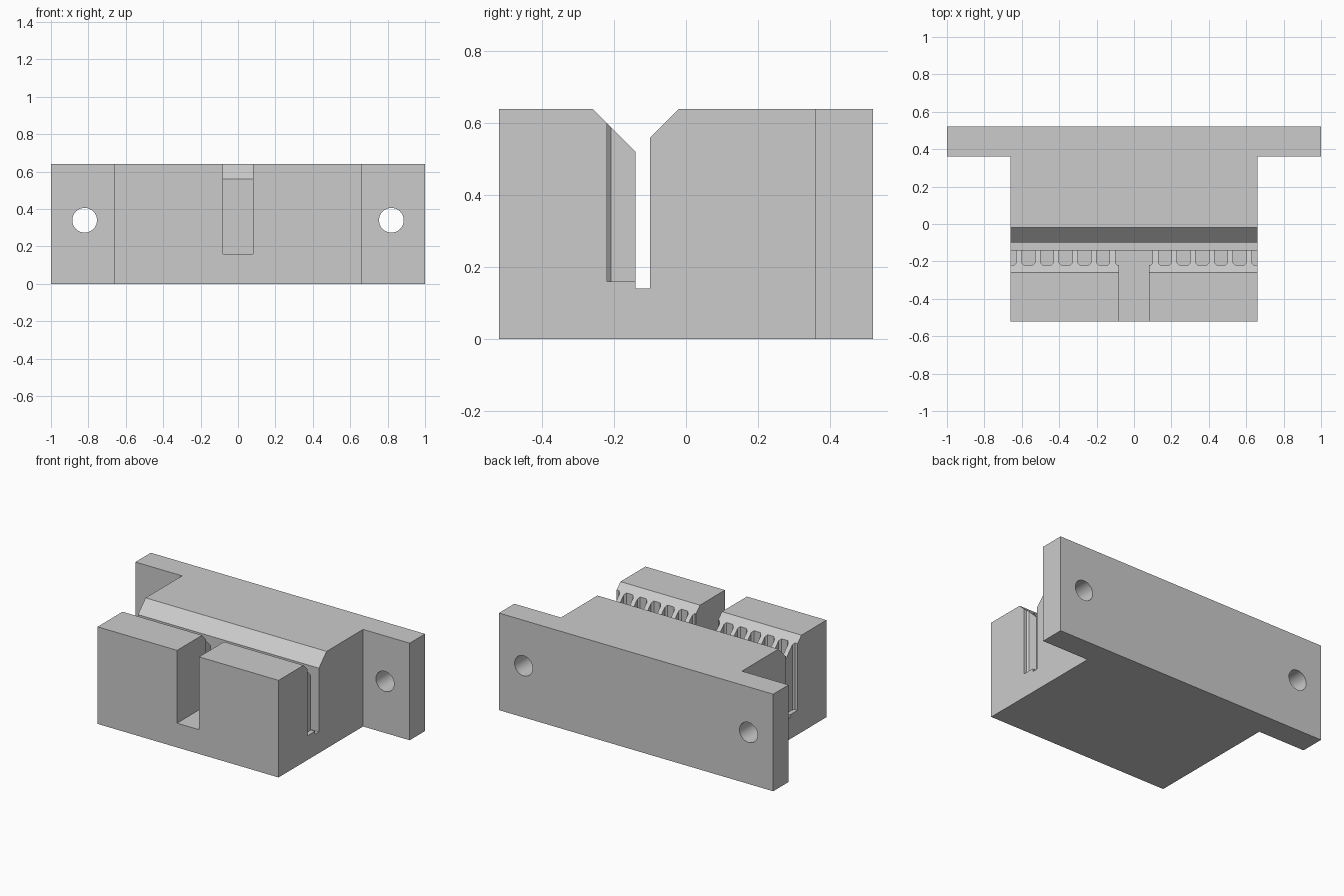
import bpy, bmesh, math
from mathutils import Vector

if "Cube" in bpy.data.objects:
    bpy.data.objects.remove(bpy.data.objects["Cube"])

grey = bpy.data.materials.new("light grey")
grey.diffuse_color = (0.6, 0.6, 0.6, 1)
grey.use_nodes = True
grey.node_tree.nodes["Principled BSDF"].inputs["Base Color"].default_value = grey.diffuse_color


def prism(name, points, offset):
    """Extrude a closed 3D outline along an offset vector."""
    bm = bmesh.new()
    face = bm.faces.new([bm.verts.new(p) for p in points])
    new = bmesh.ops.extrude_face_region(bm, geom=[face])["geom"]
    bmesh.ops.translate(bm, vec=Vector(offset),
                        verts=[v for v in new if isinstance(v, bmesh.types.BMVert)])
    bmesh.ops.recalc_face_normals(bm, faces=bm.faces)
    mesh = bpy.data.meshes.new(name)
    bm.to_mesh(mesh)
    bm.free()
    mesh.materials.append(grey)
    obj = bpy.data.objects.new(name, mesh)
    bpy.context.collection.objects.link(obj)
    return obj


def plan(name, pts, z0, z1):
    return prism(name, [(x, y, z0) for x, y in pts], (0, 0, z1 - z0))


# T-shaped block: clamp body plus mounting flange
half = [(0.66, -0.52), (0.66, 0.36), (1, 0.36), (1, 0.52)]
block = plan("belt_clamp", half + [(-x, y) for x, y in reversed(half)], 0, 0.64)


def cut(cutter):
    mod = block.modifiers.new("cut", 'BOOLEAN')
    mod.operation = 'DIFFERENCE'
    mod.solver = 'EXACT'
    mod.object = cutter
    bpy.context.view_layer.objects.active = block
    bpy.ops.object.modifier_apply(modifier=mod.name)
    bpy.data.objects.remove(cutter)


# belt slot with chamfered mouth, along x
slot = [(-0.36, 0.74), (-0.14, 0.52), (-0.14, 0.14), (-0.10, 0.14), (-0.10, 0.56), (0.08, 0.74)]
cut(prism("slot_cutter", [(-0.8, y, z) for y, z in slot], (1.6, 0, 0)))

# front notch, widened by a half tooth groove on each side
c = 0.012
side = [(0.08, -0.7), (0.08, -0.22), (0.1 - c, -0.22), (0.1, -0.22 + c), (0.1, -0.12)]
cut(plan("notch_cutter", side + [(-x, y) for x, y in reversed(side)], 0.16, 0.8))

# belt tooth grooves with eased corners
for s in (-1, 1):
    for i in range(6):
        m, w = s * (0.165 + 0.1 * i), 0.035
        half = [(w - c, -0.22), (w, -0.22 + c), (w, -0.12)]
        pts = half + [(-x, y) for x, y in reversed(half)]
        cut(plan("groove_cutter", [(m + x, y) for x, y in pts], 0.16, 0.8))

# screw holes in the flange
for s in (-1, 1):
    ring = [(s * 0.82 + 0.066 * math.cos(a), 0.3, 0.34 + 0.066 * math.sin(a))
            for a in (i * math.tau / 48 for i in range(48))]
    cut(prism("hole_cutter", ring, (0, 0.4, 0)))

bpy.ops.object.select_all(action='DESELECT')
block.select_set(True)
bpy.context.view_layer.objects.active = block
bpy.ops.object.shade_smooth_by_angle(angle=math.radians(20))
